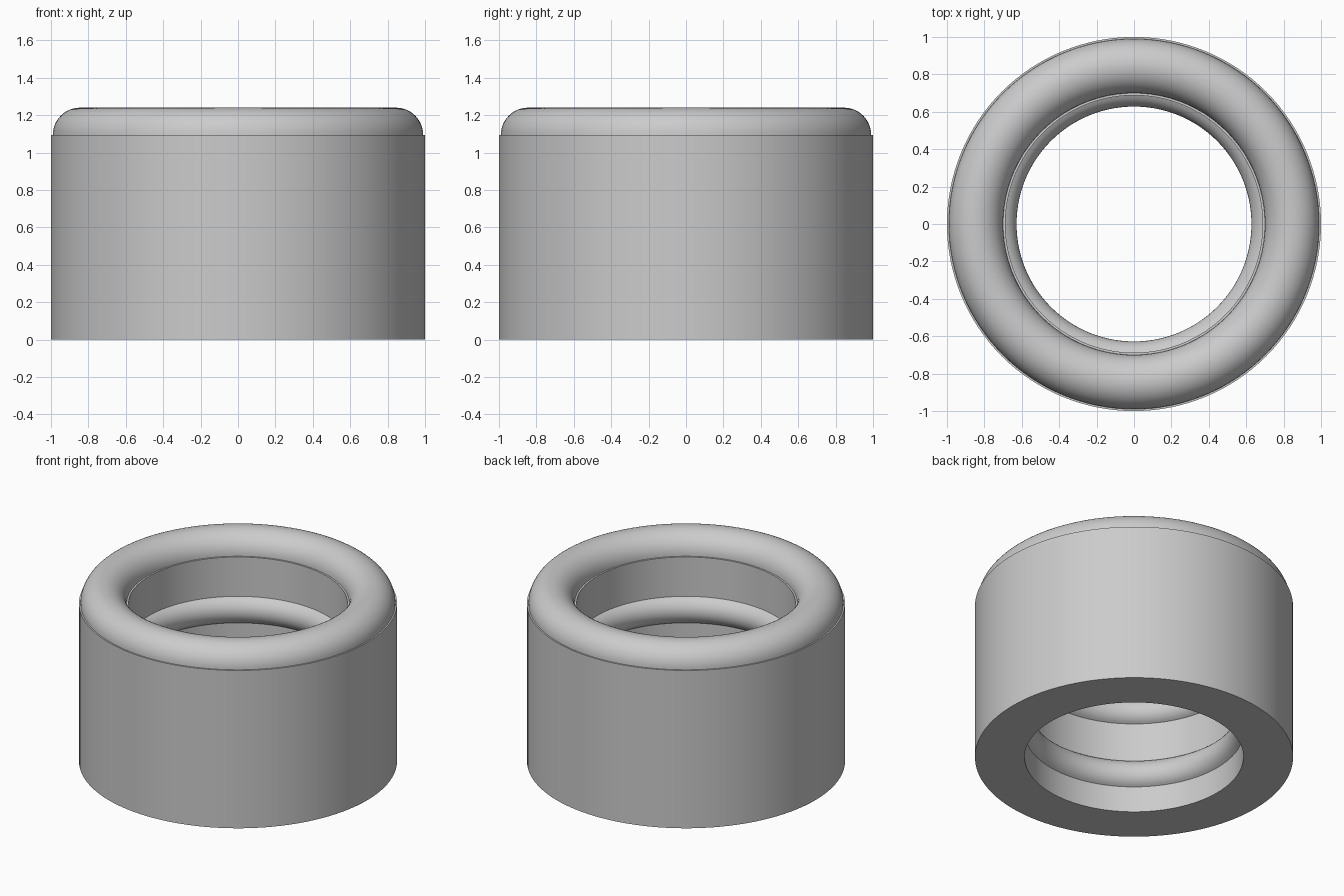
import bpy, bmesh, math

cube = bpy.data.objects.get("Cube")
if cube:
    bpy.data.objects.remove(cube, do_unlink=True)

SEGMENTS = 128
OUTER, BORE, SHOULDER = 1.0, 0.688, 1.095

grey = bpy.data.materials.new("plain grey")
grey.use_nodes = True
grey.diffuse_color = (0.6, 0.6, 0.6, 1)
grey.node_tree.nodes["Principled BSDF"].inputs["Base Color"].default_value = (0.6, 0.6, 0.6, 1)


def arc(r, z, radius, start, end, steps):
    """Points (r, z) along a circular arc, angles in radians."""
    angles = [start + (end - start) * i / steps for i in range(steps + 1)]
    return [(r + radius * math.cos(a), z + radius * math.sin(a)) for a in angles]


def bead(z, half_height, depth=0.06):
    """Rounded ridge bulging inwards from the bore, traced downwards."""
    radius = (half_height ** 2 + depth ** 2) / (2 * depth)
    spread = math.asin(half_height / radius)
    return arc(BORE - depth + radius, z, radius, math.pi - spread, math.pi + spread, 14)


def lathe(name, profile):
    """Revolve a closed profile around the z axis."""
    bm = bmesh.new()
    rings = []
    for r, z in profile:
        rings.append([bm.verts.new((r * math.cos(t), r * math.sin(t), z))
                      for t in (math.tau * i / SEGMENTS for i in range(SEGMENTS))])
    for k, ring in enumerate(rings):
        nxt = rings[(k + 1) % len(rings)]
        for i in range(SEGMENTS):
            j = (i + 1) % SEGMENTS
            bm.faces.new((ring[i], ring[j], nxt[j], nxt[i]))
    bmesh.ops.recalc_face_normals(bm, faces=bm.faces)
    mesh = bpy.data.meshes.new(name)
    bm.to_mesh(mesh)
    bm.free()
    mesh.materials.append(grey)
    obj = bpy.data.objects.new(name, mesh)
    bpy.context.collection.objects.link(obj)
    bpy.ops.object.select_all(action='DESELECT')
    obj.select_set(True)
    bpy.context.view_layer.objects.active = obj
    bpy.ops.object.shade_smooth_by_angle(angle=math.radians(30))


# Outer wall, rounded top rim on a small shoulder, then the bore with two beads
profile = [(BORE, 0), (OUTER, 0), (OUTER, SHOULDER)]
profile += arc(0.845, SHOULDER, 0.145, 0, math.pi, 24)
profile += [(BORE, SHOULDER)]
profile += bead(0.73, 0.092) + bead(0.275, 0.094)
lathe("ribbed_collar", profile)
